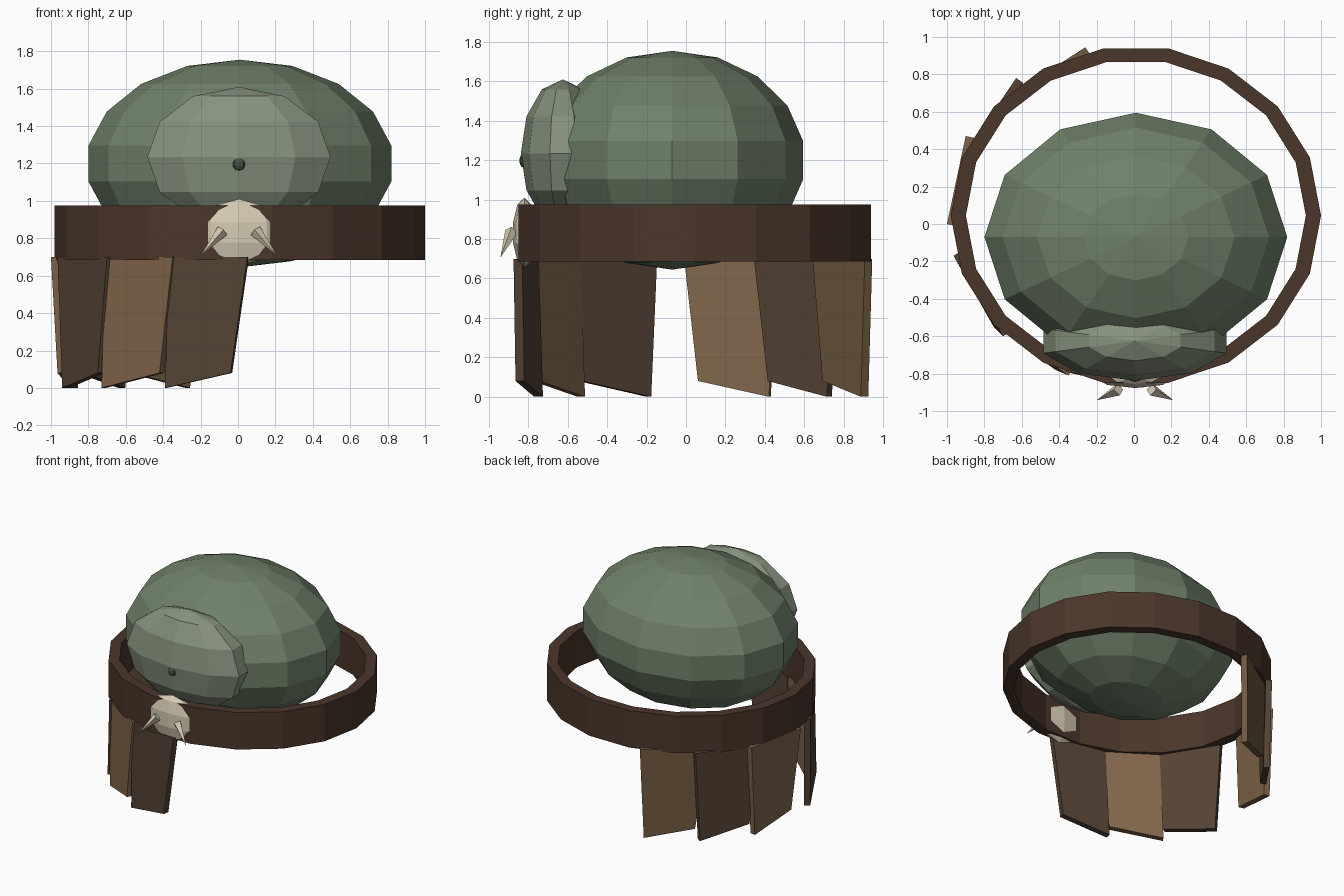
import bpy
import bmesh
from math import sin, cos, pi
from mathutils import Vector

if "Cube" in bpy.data.objects:
    bpy.data.objects.remove(bpy.data.objects["Cube"])


def material(name, rgb):
    m = bpy.data.materials.new(name)
    m.diffuse_color = (*rgb, 1)
    m.use_nodes = True
    m.node_tree.nodes["Principled BSDF"].inputs["Base Color"].default_value = m.diffuse_color
    return m


GREEN = material("green skin", (0.16, 0.22, 0.14))
PALE = material("pale skin", (0.24, 0.29, 0.205))
DARK = material("dark skin", (0.06, 0.085, 0.055))
BELT = material("dark leather", (0.07, 0.037, 0.023))
BONE = material("bone", (0.68, 0.61, 0.46))
LIGHT_HIDE = material("light hide", (0.22, 0.13, 0.07))
MID_HIDE = material("mid hide", (0.16, 0.10, 0.05))
DARK_HIDE = material("dark hide", (0.09, 0.055, 0.035))


def build(name, verts, faces, mat):
    bm = bmesh.new()
    vs = [bm.verts.new(v) for v in verts]
    for f in faces:
        bm.faces.new([vs[i] for i in f])
    bmesh.ops.recalc_face_normals(bm, faces=bm.faces)
    mesh = bpy.data.meshes.new(name)
    bm.to_mesh(mesh)
    bm.free()
    mesh.materials.append(mat)
    obj = bpy.data.objects.new(name, mesh)
    bpy.context.collection.objects.link(obj)
    return obj


def ellipsoid(name, c, r, segs, rings, mat):
    """Flat-faced ellipsoid with z poles and a vertex facing the front."""
    verts = [(c[0], c[1], c[2] + r[2]), (c[0], c[1], c[2] - r[2])]
    for i in range(1, rings):
        a = pi * i / rings
        for j in range(segs):
            t = 2 * pi * j / segs - pi / 2
            verts.append((c[0] + r[0] * sin(a) * cos(t),
                          c[1] + r[1] * sin(a) * sin(t), c[2] + r[2] * cos(a)))
    idx = lambda i, j: 2 + i * segs + j % segs
    faces = []
    for j in range(segs):
        faces.append((0, idx(0, j), idx(0, j + 1)))
        faces.append((1, idx(rings - 2, j + 1), idx(rings - 2, j)))
        for i in range(rings - 2):
            faces.append((idx(i, j), idx(i + 1, j), idx(i + 1, j + 1), idx(i, j + 1)))
    return build(name, verts, faces, mat)


# Belly, paler belly patch and navel
ellipsoid("belly", (0.01, -0.07, 1.2), (0.822, 0.675, 0.555), 12, 9, GREEN)
ellipsoid("belly_patch", (0.005, -0.625, 1.235), (0.515, 0.213, 0.375), 10, 6, PALE)
ellipsoid("navel", (0.005, -0.825, 1.198), (0.036, 0.02, 0.036), 8, 5, DARK)

# Belt: 18-sided oval band
N = 18
verts, faces = [], []
for j in range(N):
    t = 2 * pi * j / N
    for s, z in ((1, 0.685), (1, 0.975), (0.918, 0.975), (0.918, 0.685)):
        verts.append((0.01 + 0.99 * s * cos(t), 0.045 + 0.908 * s * sin(t), z))
    k = (j + 1) % N
    for e in range(4):
        f = (e + 1) % 4
        faces.append((4 * j + e, 4 * k + e, 4 * k + f, 4 * j + f))
build("belt", verts, faces, BELT)

# Bone buckle with two tusks
ellipsoid("buckle", (0.005, -0.82, 0.832), (0.222, 0.06, 0.178), 8, 5, BONE)
for side, label in ((-1, "left"), (1, "right")):
    base = Vector((0.005 + side * 0.088, -0.885, 0.84))
    tip = Vector((0.005 + side * 0.205, -0.942, 0.706))
    axis = (tip - base).normalized()
    u = axis.cross(Vector((0, 1, 0))).normalized()
    v = axis.cross(u)
    ring = [base + 0.033 * d for d in (u, v, -u, -v)]
    build("tusk_" + label, ring + [tip],
          [(3, 2, 1, 0)] + [(i, (i + 1) % 4, 4) for i in range(4)], BONE)

# Hide flaps: outer corners (top left, top right, bottom right, bottom left)
FLAPS = [
    ((-0.37, -0.79), (0.05, -0.875), (-0.04, -0.865), (-0.39, -0.77), DARK_HIDE),
    ((-0.71, -0.57), (-0.35, -0.81), (-0.42, -0.78), (-0.73, -0.55), LIGHT_HIDE),
    ((-0.965, -0.17), (-0.70, -0.60), (-0.75, -0.55), (-0.94, -0.20), DARK_HIDE),
    ((-0.90, 0.47), (-1.0, 0.0), (-0.965, 0.07), (-0.90, 0.43), LIGHT_HIDE),
    ((-0.63, 0.78), (-0.91, 0.37), (-0.86, 0.44), (-0.64, 0.74), DARK_HIDE),
    ((-0.26, 0.945), (-0.67, 0.68), (-0.59, 0.73), (-0.28, 0.925), MID_HIDE),
]
for n, (tl, tr, br, bl, mat) in enumerate(FLAPS):
    outer = [Vector((*p, z)) for p, z in zip((tl, tr, br, bl), (0.7, 0.7, 0.08, 0.0))]
    along = outer[1] - outer[0]
    inward = Vector((-along.y, along.x, 0)).normalized() * 0.045
    corners = outer + [p + inward for p in outer]
    build(f"hide_flap_{n + 1}", corners,
          [(0, 1, 2, 3), (7, 6, 5, 4)] +
          [(i, i + 4, (i + 1) % 4 + 4, (i + 1) % 4) for i in range(4)], mat)
